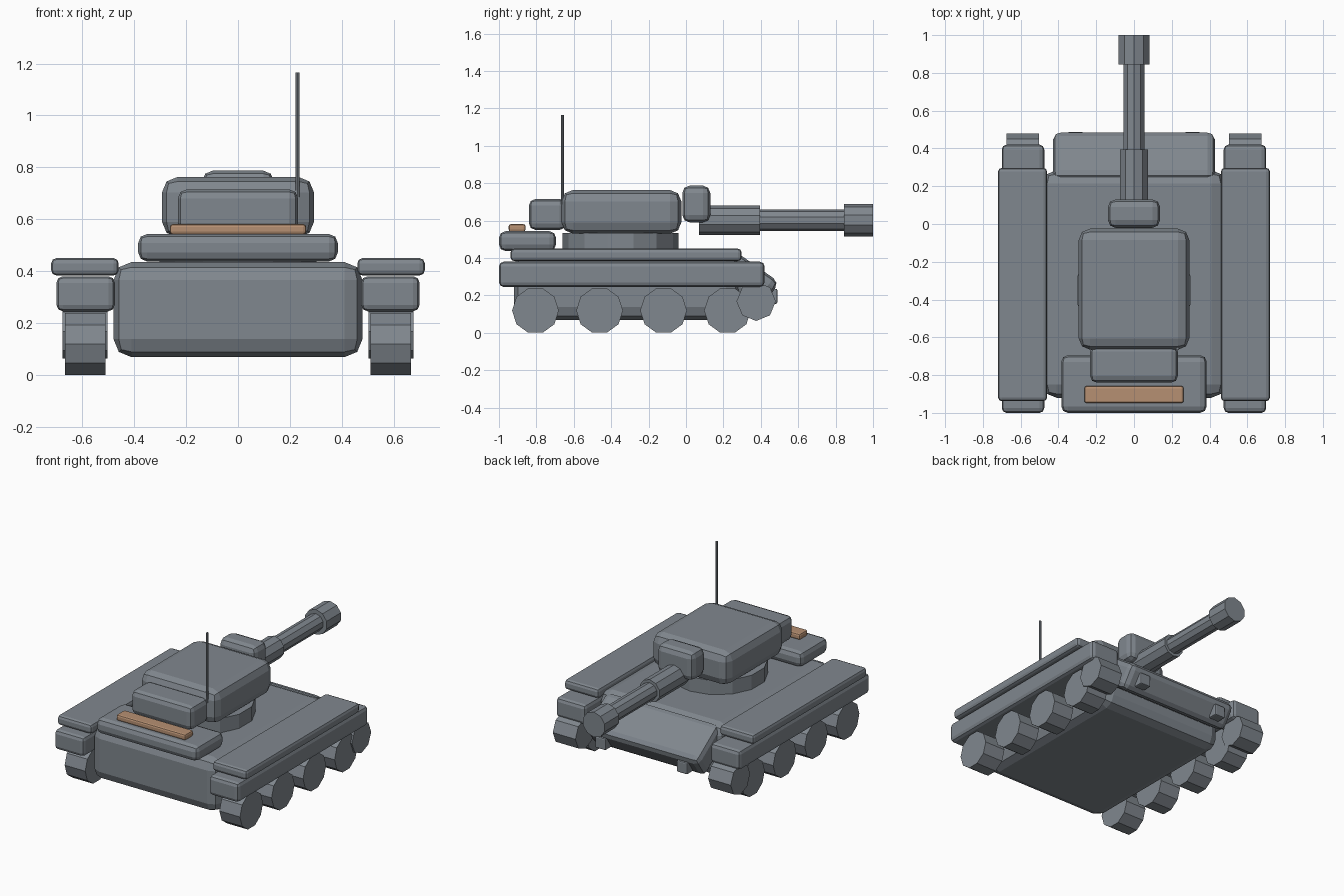
import bpy, bmesh, math
from mathutils import Matrix, Vector

if "Cube" in bpy.data.objects:
    bpy.data.objects.remove(bpy.data.objects["Cube"])


def material(name, rgb):
    m = bpy.data.materials.new(name)
    m.diffuse_color = (*rgb, 1)
    m.use_nodes = True
    m.node_tree.nodes["Principled BSDF"].inputs["Base Color"].default_value = m.diffuse_color
    return m


GREY = material("armour grey", (0.216, 0.243, 0.272))
TAN = material("tan strip", (0.47, 0.28, 0.17))


def finish(name, bm, mat):
    mesh = bpy.data.meshes.new(name)
    bm.to_mesh(mesh)
    bm.free()
    mesh.materials.append(mat)
    ob = bpy.data.objects.new(name, mesh)
    bpy.context.collection.objects.link(ob)
    return ob


def box(name, lo, hi, bevel, mat=GREY, tilt=0):
    """Box between two corners with rounded edges, tilted about x at its centre."""
    lo, hi = Vector(lo), Vector(hi)
    bm = bmesh.new()
    bmesh.ops.create_cube(bm, size=1)
    bmesh.ops.scale(bm, vec=hi - lo, verts=bm.verts)
    bmesh.ops.bevel(bm, geom=bm.edges[:], offset=bevel, segments=2,
                    profile=0.5, affect='EDGES')
    bm.transform(Matrix.Translation((lo + hi) / 2) @ Matrix.Rotation(tilt, 4, 'X'))
    return finish(name, bm, mat)


def cylinder(name, centre, radius, length, axis, sides=10):
    """Flat-sided cylinder along the given axis."""
    bm = bmesh.new()
    bmesh.ops.create_cone(bm, cap_ends=True, segments=sides, radius1=radius,
                          radius2=radius, depth=length)
    turn = {'X': Matrix.Rotation(math.pi / 2, 4, 'Y'),
            'Y': Matrix.Rotation(math.pi / 2, 4, 'X'),
            'Z': Matrix.Identity(4)}[axis]
    bm.transform(Matrix.Translation(centre) @ turn)
    return finish(name, bm, GREY)


# Hull, sloped plate and deck
box("hull", (-0.48, -0.92, 0.068), (0.48, 0.285, 0.435), 0.07)
box("sloped_plate", (-0.43, 0.175, 0.192), (0.43, 0.475, 0.372), 0.04,
    tilt=math.radians(-35))
box("engine_deck", (-0.385, -1.0, 0.437), (0.385, -0.695, 0.543), 0.035)
box("deck_strip", (-0.263, -0.948, 0.54), (0.263, -0.858, 0.581), 0.012, TAN)

# Running gear and fenders on both sides
for side, s in (("left", -1), ("right", 1)):
    def side_box(name, x0, x1, y0, y1, z0, z1, bevel):
        xs = sorted((s * x0, s * x1))
        box(f"{side}_{name}", (xs[0], y0, z0), (xs[1], y1, z1), bevel)

    side_box("skirt", 0.475, 0.70, -1.0, 0.42, 0.245, 0.38, 0.025)
    side_box("fender", 0.46, 0.72, -0.938, 0.297, 0.383, 0.45, 0.02)
    side_box("tow_lug", 0.27, 0.35, 0.42, 0.488, 0.155, 0.235, 0.008)
    for i, y in enumerate((-0.805, -0.462, -0.12, 0.222)):
        cylinder(f"{side}_wheel_{i + 1}", (s * 0.588, y, 0.119), 0.125, 0.156, 'X')
    cylinder(f"{side}_idler", (s * 0.59, 0.375, 0.168), 0.105, 0.172, 'X', 8)

# Turret
cylinder("turret_ring", (0, -0.35, 0.475), 0.31, 0.115, 'Z', 14)
box("turret", (-0.293, -0.665, 0.53), (0.293, -0.025, 0.763), 0.06)
box("turret_bustle", (-0.232, -0.84, 0.55), (0.232, -0.64, 0.715), 0.035)
box("mantlet", (-0.138, -0.02, 0.59), (0.138, 0.13, 0.787), 0.04)

# Gun
for name, y0, y1, r in (("gun_sleeve", 0.07, 0.395, 0.078),
                        ("gun_barrel", 0.38, 0.86, 0.058),
                        ("gun_muzzle", 0.845, 1.0, 0.086)):
    cylinder(name, (0, (y0 + y1) / 2, 0.602), r, y1 - y0, 'Y')

# Antenna
cylinder("antenna", (0.23, -0.66, 0.925), 0.008, 0.48, 'Z', 8)
